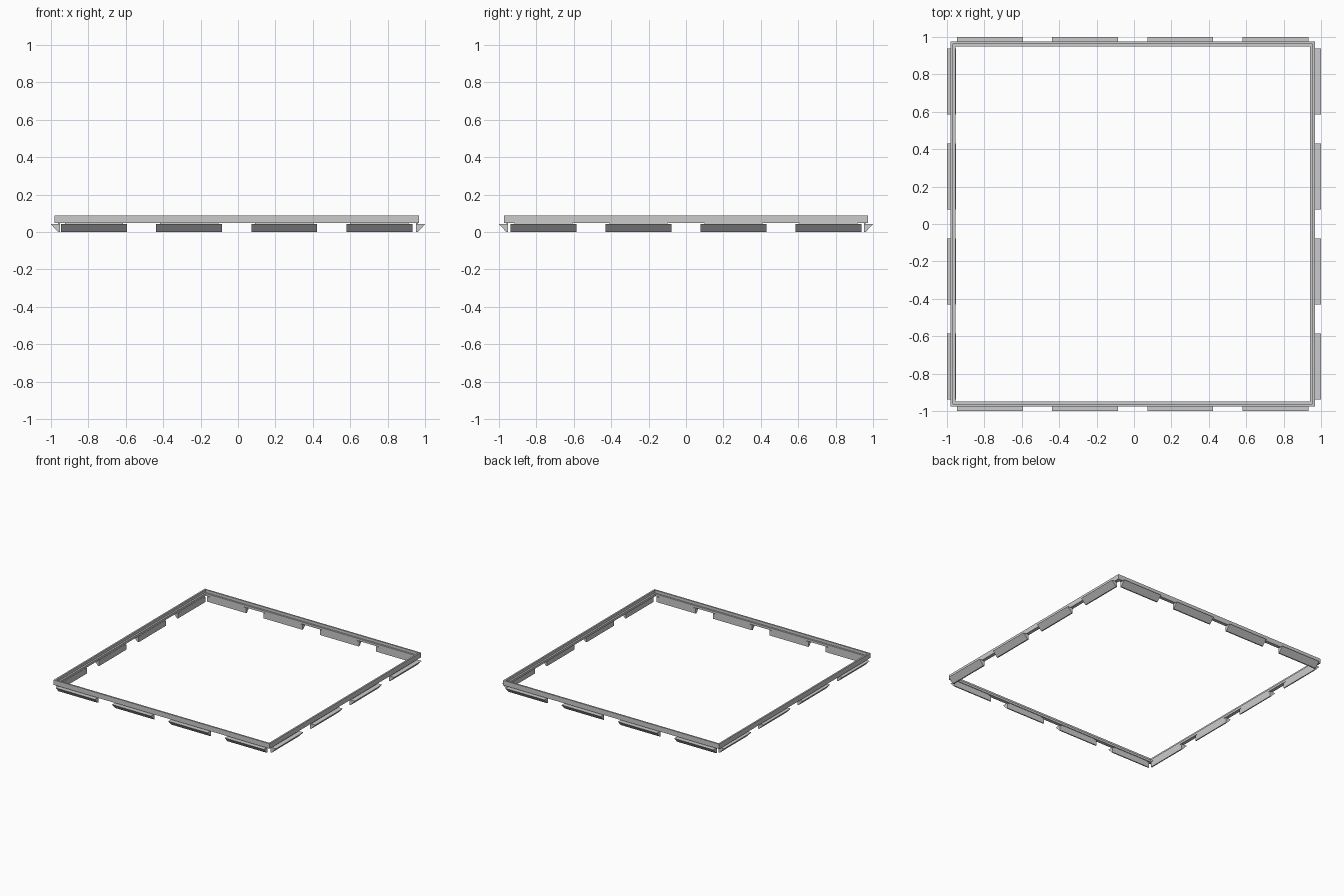
import bpy, bmesh
from mathutils import Matrix, Vector
from math import pi

if "Cube" in bpy.data.objects:
    bpy.data.objects.remove(bpy.data.objects["Cube"])

FRAME_X = -0.007                 # frame sits slightly left of the clip tips
HALF = 0.974
CLIP_LEN = 0.352
CLIP_CENTRES = (-0.762, -0.254, 0.254, 0.762)


def make_object(name, bm):
    bmesh.ops.recalc_face_normals(bm, faces=bm.faces)
    mesh = bpy.data.meshes.new(name)
    bm.to_mesh(mesh)
    bm.free()
    ob = bpy.data.objects.new(name, mesh)
    bpy.context.collection.objects.link(ob)
    return ob


def square_ring(name, profile):
    """Sweep an (inset, z) profile around the mitred square outline."""
    bm = bmesh.new()
    loops = []
    for sx, sy in ((1, 1), (-1, 1), (-1, -1), (1, -1)):
        loops.append([bm.verts.new((FRAME_X + sx * (HALF - d), sy * (HALF - d), z))
                      for d, z in profile])
    n = len(profile)
    for i in range(4):
        a, b = loops[i], loops[(i + 1) % 4]
        for j in range(n):
            k = (j + 1) % n
            bm.faces.new((a[j], b[j], b[k], a[k]))
    return make_object(name, bm)


def add_prism(bm, profile, centre, length, matrix):
    """Extrude an (outward, z) profile along one side of the frame."""
    ends = [[bm.verts.new(matrix @ Vector((centre + s * length / 2, -o, z)))
             for o, z in profile] for s in (-1, 1)]
    n = len(profile)
    bm.faces.new(ends[0])
    bm.faces.new(ends[1][::-1])
    for j in range(n):
        k = (j + 1) % n
        bm.faces.new((ends[0][j], ends[0][k], ends[1][k], ends[1][j]))


# Stepped frame: tall outer wall with a lower inner ledge
square_ring("frame", [(0, 0.048), (0, 0.088), (0.013, 0.088),
                      (0.013, 0.066), (0.027, 0.066), (0.027, 0.048)])

# Snap clips: wedge with a flat top, hung from a narrower neck
wedge = [(1.0, 0.042), (0.952, 0.042), (0.952, 0.0), (0.961, 0.0)]
neck = [(0.961, 0.042), (0.952, 0.042), (0.952, 0.05), (0.961, 0.05)]
for i, side in enumerate(("front", "right", "back", "left")):
    turn = Matrix.Rotation(i * pi / 2, 4, 'Z')
    along = (FRAME_X, 0, -FRAME_X, 0)[i]
    for c, centre in enumerate(CLIP_CENTRES):
        bm = bmesh.new()
        add_prism(bm, wedge, centre + along, CLIP_LEN, turn)
        add_prism(bm, neck, centre + along, CLIP_LEN - 0.04, turn)
        make_object(f"{side}_clip_{c + 1}", bm)
